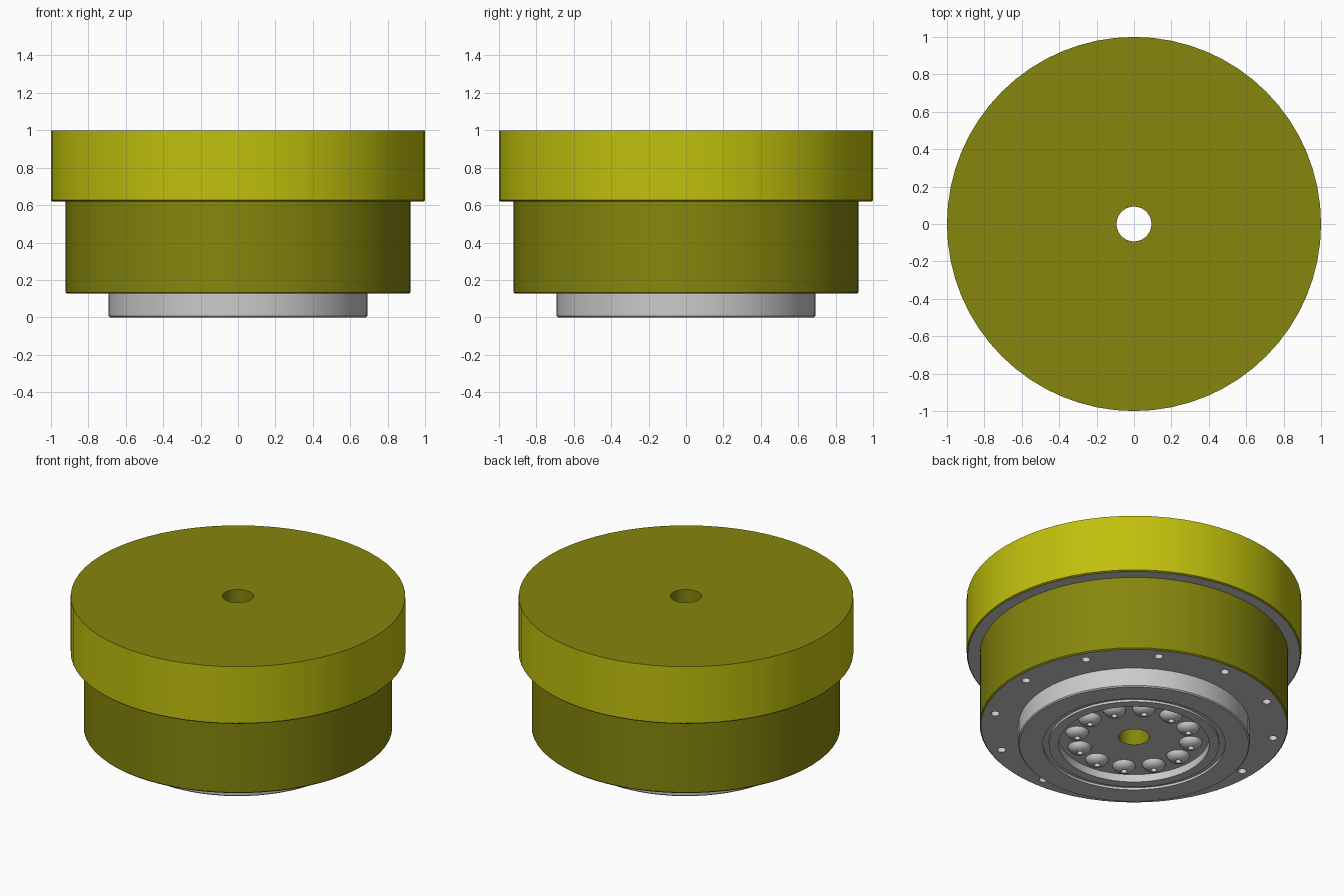
import bpy, bmesh, math

if "Cube" in bpy.data.objects:
    bpy.data.objects.remove(bpy.data.objects["Cube"])


def material(name, rgb):
    m = bpy.data.materials.new(name)
    m.diffuse_color = (*rgb, 1)
    m.use_nodes = True
    m.node_tree.nodes["Principled BSDF"].inputs["Base Color"].default_value = m.diffuse_color
    return m


GREY = material("plain_grey", (0.75, 0.75, 0.75))
DARK = material("dark_olive", (0.24, 0.24, 0.004))
BRIGHT = material("bright_olive", (0.53, 0.53, 0.004))


def lathe(name, profile, segs=64, at=(0, 0)):
    """Spin a closed loop of (radius, z, material slot) points; the slot
    colours the band from that point to the next."""
    bm = bmesh.new()
    rings = []
    for r, z, _ in profile:
        if r == 0:
            rings.append([bm.verts.new((0, 0, z))] * segs)
        else:
            rings.append([bm.verts.new((r * math.cos(2 * math.pi * i / segs),
                                        r * math.sin(2 * math.pi * i / segs), z))
                          for i in range(segs)])
    for k, a in enumerate(rings):
        b = rings[(k + 1) % len(rings)]
        for i in range(segs):
            j = (i + 1) % segs
            vs = list(dict.fromkeys((a[i], a[j], b[j], b[i])))
            if len(vs) > 2:
                bm.faces.new(vs).material_index = profile[k][2]
    bmesh.ops.recalc_face_normals(bm, faces=bm.faces)
    me = bpy.data.meshes.new(name)
    bm.to_mesh(me)
    bm.free()
    for m in (GREY, DARK, BRIGHT):
        me.materials.append(m)
    ob = bpy.data.objects.new(name, me)
    ob.location = (*at, 0)
    bpy.context.collection.objects.link(ob)
    return ob


def smooth(ob):
    bpy.ops.object.select_all(action='DESELECT')
    ob.select_set(True)
    bpy.context.view_layer.objects.active = ob
    bpy.ops.object.shade_smooth_by_angle(angle=math.radians(30))


def ring_points(radius, count=12):
    return [(radius * math.cos(2 * math.pi * i / count),
             radius * math.sin(2 * math.pi * i / count)) for i in range(count)]


BORE = 0.093

# Wide upper cap: bright rim, dark top and bore, grey underside
cap = lathe("upper_cap", [(BORE, 0.62, 0), (0.993, 0.62, 1), (1, 0.627, 2),
                          (1, 1, 1), (BORE, 1, 1)])

# Narrower housing body with a grey underside
body = lathe("housing_body", [(BORE, 0.127, 0), (0.915, 0.127, 1), (0.922, 0.134, 1),
                              (0.922, 0.63, 1), (BORE, 0.63, 1)])

# Ring of small mounting holes in the housing underside
for i, p in enumerate(ring_points(0.843)):
    cutter = lathe(f"hole_cutter_{i}", [(0, 0.05, 0), (0.026, 0.05, 0),
                                        (0.026, 0.25, 0), (0, 0.25, 0)], segs=16, at=p)
    cutter.hide_render = True
    mod = body.modifiers.new("mounting_hole", 'BOOLEAN')
    mod.object, mod.operation, mod.solver = cutter, 'DIFFERENCE', 'EXACT'
    bpy.context.view_layer.objects.active = body
    bpy.ops.object.modifier_apply(modifier=mod.name)
    bpy.data.objects.remove(cutter)

# Grey output flange: recessed centre, shallow groove, rounded outer edge
flange = lathe("output_flange", [
    (BORE, 0.05, 0), (0.45, 0.05, 0), (0.45, 0, 0), (0.51, 0, 0),
    (0.51, 0.015, 0), (0.545, 0.015, 0), (0.545, 0, 0), (0.685, 0, 0),
    (0.692, 0.007, 0), (0.692, 0.135, 0), (BORE, 0.135, 1)])

for ob in (cap, body, flange):
    smooth(ob)

# Domed screws with small sockets, set in the recess
for i, p in enumerate(ring_points(0.345)):
    screw = lathe(f"dome_screw_{i + 1}", [
        (0, 0.035, 0), (0.018, 0.035, 0), (0.018, 0.009, 0), (0.034, 0.012, 0),
        (0.05, 0.02, 0), (0.062, 0.032, 0), (0.07, 0.05, 0), (0.07, 0.06, 0),
        (0, 0.06, 0)], segs=24, at=p)
    smooth(screw)
